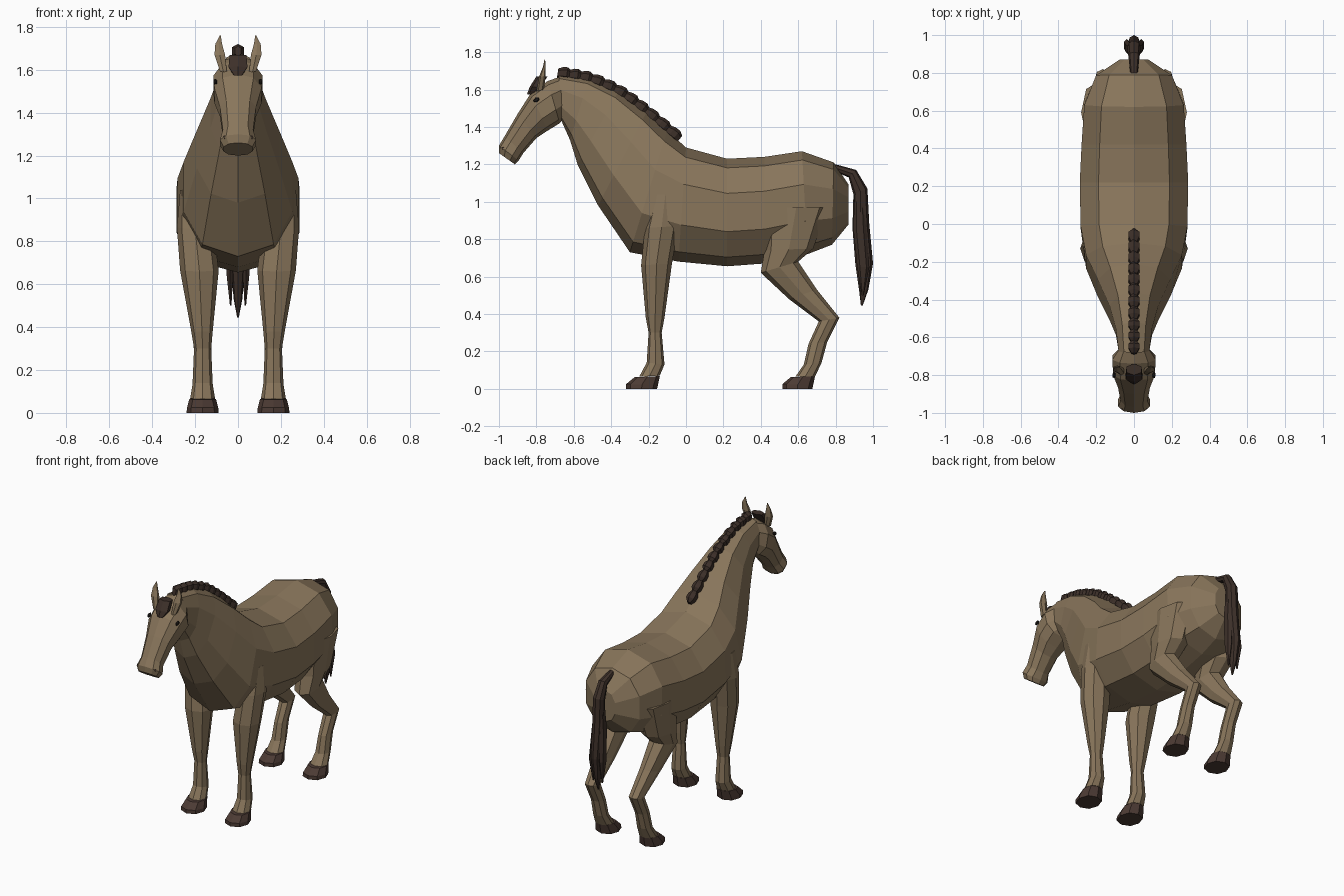
import bpy
import bmesh
from math import sin, cos, pi, copysign
from mathutils import Vector, Matrix

default_cube = bpy.data.objects.get("Cube")
if default_cube:
    bpy.data.objects.remove(default_cube, do_unlink=True)


def make_material(name, colour):
    material = bpy.data.materials.new(name)
    material.use_nodes = True
    material.diffuse_color = (*colour, 1)
    shader = next(n for n in material.node_tree.nodes if n.type == "BSDF_PRINCIPLED")
    shader.inputs["Base Color"].default_value = (*colour, 1)
    shader.inputs["Roughness"].default_value = 0.9
    return material


coat = make_material("brown coat", (0.25, 0.18, 0.105))
hair = make_material("dark brown hair", (0.046, 0.029, 0.022))
horn = make_material("hoof brown", (0.072, 0.043, 0.034))
black = make_material("eye black", (0.015, 0.012, 0.01))


def finish(name, bm, material):
    """Turn a bmesh into a flat shaded object."""
    bmesh.ops.recalc_face_normals(bm, faces=bm.faces)
    mesh = bpy.data.meshes.new(name)
    bm.to_mesh(mesh)
    bm.free()
    mesh.materials.append(material)
    obj = bpy.data.objects.new(name, mesh)
    bpy.context.scene.collection.objects.link(obj)
    return obj


def soften(value, power):
    return copysign(abs(value) ** power, value)


def loft(name, sections, material, sides=8, power=0.9, mirror=1):
    """Skin oval sections: (first y, first z, second y, second z, centre x, half width)."""
    bm = bmesh.new()
    rings = []
    for ya, za, yb, zb, x, half in sections:
        first, second = Vector((0, ya, za)), Vector((0, yb, zb))
        middle, reach = (first + second) / 2, (first - second) / 2
        ring = []
        for i in range(sides):
            angle = 2 * pi * i / sides
            point = middle + reach * soften(cos(angle), power)
            point.x = mirror * (x + half * soften(sin(angle), power))
            ring.append(bm.verts.new(point))
        rings.append(ring)
    for low, high in zip(rings, rings[1:]):
        for i in range(sides):
            j = (i + 1) % sides
            bm.faces.new((low[i], low[j], high[j], high[i]))
    bm.faces.new(rings[0])
    bm.faces.new(rings[-1])
    return finish(name, bm, material)


def ellipsoid(name, centre, size, material, tilt=0):
    bm = bmesh.new()
    bmesh.ops.create_icosphere(bm, subdivisions=1, radius=1)
    shape = Matrix.Rotation(tilt, 4, "X") @ Matrix.Diagonal((*size, 1))
    bm.transform(Matrix.Translation(centre) @ shape)
    return finish(name, bm, material)


# Trunk and neck, from rump to poll: top point, bottom point, half width
trunk = [
    (0.87, 1.09, 0.87, 0.88, 0.08),
    (0.79, 1.21, 0.78, 0.77, 0.21),
    (0.62, 1.27, 0.65, 0.72, 0.275),
    (0.42, 1.24, 0.42, 0.67, 0.29),
    (0.22, 1.23, 0.22, 0.655, 0.3),
    (0.0, 1.29, -0.04, 0.68, 0.295),
    (-0.1, 1.38, -0.3, 0.73, 0.265),
    (-0.21, 1.48, -0.47, 0.98, 0.2),
    (-0.36, 1.59, -0.58, 1.2, 0.135),
    (-0.52, 1.66, -0.62, 1.33, 0.1),
    (-0.68, 1.68, -0.665, 1.43, 0.085),
]
# Head, from poll to lips
head = [
    (-0.67, 1.67, -0.66, 1.44, 0.085),
    (-0.74, 1.645, -0.675, 1.42, 0.12),
    (-0.83, 1.58, -0.74, 1.38, 0.115),
    (-0.9, 1.47, -0.8, 1.34, 0.088),
    (-0.97, 1.35, -0.87, 1.26, 0.074),
    (-1.0, 1.3, -0.895, 1.22, 0.088),
    (-1.0, 1.26, -0.915, 1.2, 0.07),
]
for name, sections in (("trunk_and_neck", trunk), ("head", head)):
    loft(name, [(*s[:4], 0, s[4]) for s in sections], coat, sides=10, power=0.88)

# Legs: front point, back point, centre x, half width
front_leg = [
    (-0.17, 1.04, -0.05, 1.04, 0.24, 0.03),
    (-0.22, 0.86, -0.04, 0.87, 0.2, 0.085),
    (-0.24, 0.66, -0.075, 0.67, 0.18, 0.09),
    (-0.215, 0.38, -0.115, 0.38, 0.168, 0.05),
    (-0.2, 0.3, -0.13, 0.3, 0.165, 0.04),
    (-0.21, 0.14, -0.115, 0.13, 0.165, 0.047),
    (-0.25, 0.065, -0.14, 0.07, 0.165, 0.058),
]
hind_leg = [
    (0.42, 0.97, 0.76, 0.97, 0.18, 0.1),
    (0.42, 0.74, 0.68, 0.75, 0.18, 0.09),
    (0.4, 0.62, 0.6, 0.68, 0.18, 0.075),
    (0.55, 0.48, 0.7, 0.53, 0.17, 0.055),
    (0.71, 0.36, 0.82, 0.38, 0.165, 0.043),
    (0.655, 0.24, 0.755, 0.25, 0.165, 0.04),
    (0.63, 0.13, 0.725, 0.14, 0.165, 0.046),
    (0.585, 0.065, 0.69, 0.065, 0.165, 0.058),
]


def hoof(ankle):
    """Flared hoof that continues the last section of a leg."""
    front, back, x = ankle[0], ankle[2], ankle[4]
    return [
        (front - 0.025, 0.062, back, 0.068, x, 0.062),
        (front - 0.07, 0.025, back - 0.01, 0.02, x, 0.073),
        (front - 0.07, 0, back - 0.015, 0, x, 0.075),
    ]


for side, mirror in (("left", 1), ("right", -1)):
    for kind, leg in (("front", front_leg), ("hind", hind_leg)):
        loft(f"{side}_{kind}_leg", leg, coat, mirror=mirror)
        loft(f"{side}_{kind}_hoof", hoof(leg[-1]), horn, mirror=mirror)

    # Ears, eyes and nostrils
    ear = [
        (-0.8, 1.59, -0.76, 1.6, 0.068, 0.018),
        (-0.785, 1.67, -0.75, 1.67, 0.085, 0.028),
        (-0.765, 1.72, -0.75, 1.72, 0.09, 0.018),
        (-0.757, 1.76, -0.753, 1.76, 0.083, 0.003),
    ]
    loft(f"{side}_ear", ear, coat, sides=6, mirror=mirror)
    ellipsoid(f"{side}_eye", (mirror * 0.106, -0.8, 1.545), (0.01, 0.019, 0.013), black, 0.5)
    ellipsoid(f"{side}_nostril", (mirror * 0.058, -0.975, 1.285), (0.013, 0.012, 0.014), horn)

# Forelock
forelock = [
    (-0.8, 1.67, -0.74, 1.67, 0, 0.045),
    (-0.835, 1.615, -0.78, 1.61, 0, 0.05),
    (-0.85, 1.575, -0.81, 1.57, 0, 0.02),
]
loft("forelock", forelock, hair, sides=6)

# Mane: a row of overlapping tufts along the crest
crest = [Vector((0, y, z)) for y, z in
         ((-0.68, 1.69), (-0.52, 1.665), (-0.35, 1.59), (-0.2, 1.475), (-0.04, 1.34))]
tufts = 11
for i in range(tufts):
    ends = []
    for step in (i, i + 1):
        place = step / tufts * (len(crest) - 1)
        k = min(int(place), len(crest) - 2)
        ends.append(crest[k].lerp(crest[k + 1], place - k))
    start, end = ends
    along = (end - start).normalized()
    up = Vector((0, -along.z, along.y))
    sections = []
    for t, height, half in ((-0.1, 0.022, 0.015), (0.35, 0.034, 0.032),
                            (0.75, 0.036, 0.032), (1.1, 0.022, 0.012)):
        base = start.lerp(end, t)
        top, bottom = base + up * height, base - up * 0.03
        sections.append((top.y, top.z, bottom.y, bottom.z, 0, half))
    loft(f"mane_tuft_{i + 1}", sections, hair, sides=6)

# Tail: dock with a long middle lock and a shorter lock on each side
tail = [
    (0.8, 1.2, 0.8, 1.16, 0, 0.02),
    (0.91, 1.17, 0.87, 1.13, 0, 0.03),
    (0.97, 1.07, 0.895, 1.04, 0, 0.036),
    (0.98, 0.88, 0.89, 0.86, 0, 0.036),
    (1.0, 0.67, 0.905, 0.67, 0, 0.032),
    (0.975, 0.53, 0.925, 0.53, 0, 0.02),
    (0.945, 0.445, 0.935, 0.445, 0, 0.004),
]
side_lock = [
    (0.95, 1.08, 0.9, 1.06, 0.015, 0.01),
    (0.965, 0.85, 0.895, 0.85, 0.028, 0.018),
    (0.98, 0.65, 0.915, 0.65, 0.038, 0.018),
    (0.95, 0.5, 0.94, 0.5, 0.034, 0.004),
]
loft("tail_middle", tail, hair)
for side, mirror in (("left", 1), ("right", -1)):
    loft(f"{side}_tail_lock", side_lock, hair, sides=6, mirror=mirror)
